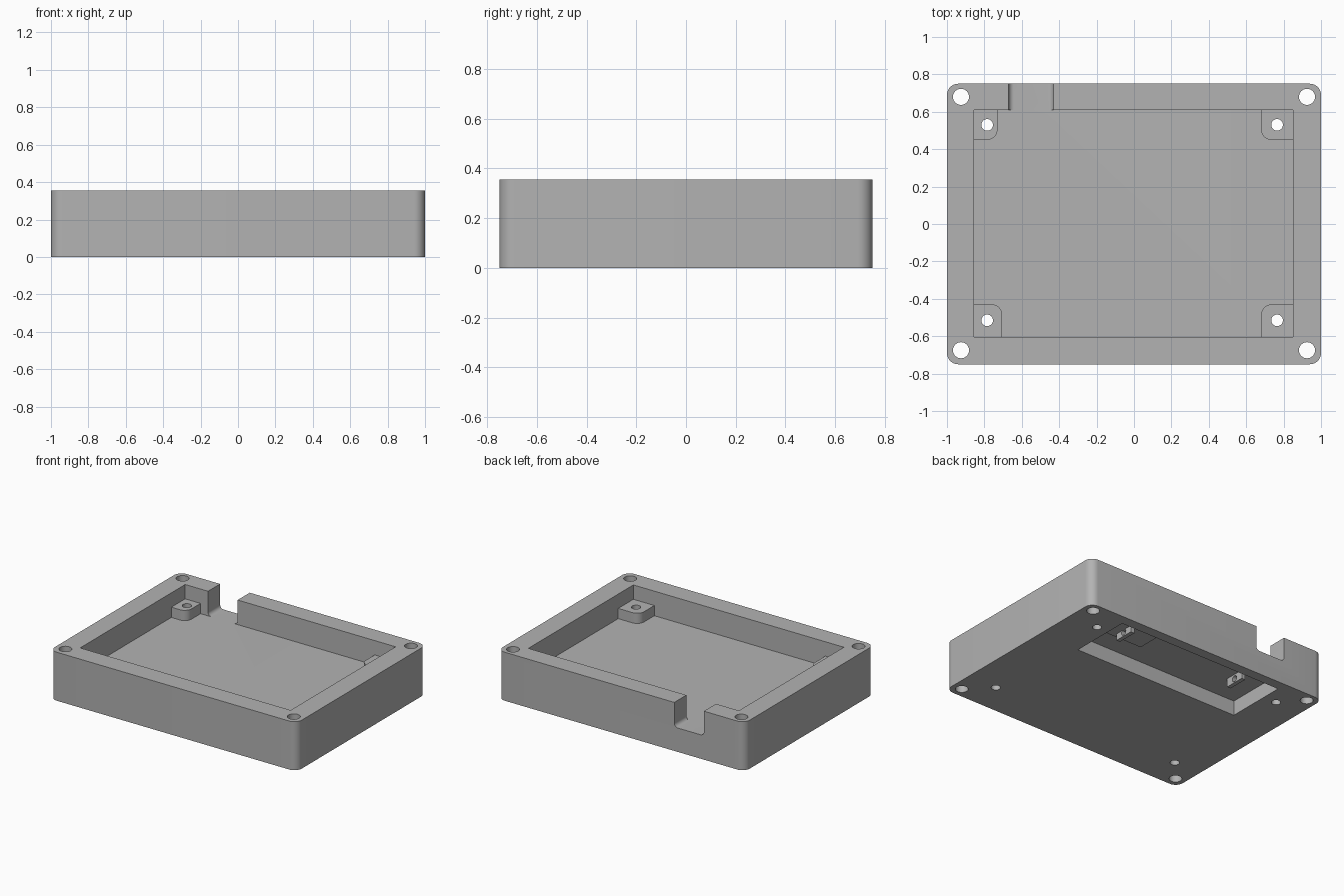
import bpy
import math

cube = bpy.data.objects.get("Cube")
if cube:
    bpy.data.objects.remove(cube, do_unlink=True)

# One flat grey plastic
GREY = (0.45, 0.45, 0.45, 1.0)
grey = bpy.data.materials.new("grey_plastic")
grey.use_nodes = True
grey.diffuse_color = GREY
grey.node_tree.nodes["Principled BSDF"].inputs["Base Color"].default_value = GREY

HEIGHT, FLOOR, POST_TOP, POCKET = 0.355, 0.175, 0.25, 0.108


def prism(name, outline, z0, z1):
    """Extrude an anticlockwise outline from z0 to z1."""
    n = len(outline)
    verts = [(x, y, z) for z in (z0, z1) for x, y in outline]
    faces = [tuple(reversed(range(n))), tuple(range(n, 2 * n))]
    faces += [(i, (i + 1) % n, n + (i + 1) % n, n + i) for i in range(n)]
    mesh = bpy.data.meshes.new(name)
    mesh.from_pydata(verts, [], faces)
    mesh.materials.append(grey)
    ob = bpy.data.objects.new(name, mesh)
    bpy.context.collection.objects.link(ob)
    return ob


def rounded(x0, x1, y0, y1, radii=(0, 0, 0, 0), steps=8):
    """Rectangle outline; radii for corners (+,+), (-,+), (-,-), (+,-)."""
    pts = []
    corners = ((x1, y1, -1, -1), (x0, y1, 1, -1), (x0, y0, 1, 1), (x1, y0, -1, 1))
    for k, ((x, y, sx, sy), r) in enumerate(zip(corners, radii)):
        for i in range(steps + 1 if r else 1):
            a = math.pi / 2 * (k + i / steps)
            pts.append((x + r * (sx + math.cos(a)), y + r * (sy + math.sin(a)))
                       if r else (x, y))
    return pts


def box(name, x0, x1, y0, y1, z0, z1):
    return prism(name, rounded(x0, x1, y0, y1), z0, z1)


def hole(x, y, r, z0=-0.1, z1=0.5, sides=40):
    circle = [(x + r * math.cos(math.tau * i / sides),
               y + r * math.sin(math.tau * i / sides)) for i in range(sides)]
    return prism("hole_cutter", circle, z0, z1)


def boolean(target, tool, operation="DIFFERENCE"):
    bpy.ops.object.select_all(action="DESELECT")
    bpy.context.view_layer.objects.active = target
    target.select_set(True)
    mod = target.modifiers.new("cut", "BOOLEAN")
    mod.operation, mod.solver, mod.object = operation, "EXACT", tool
    bpy.ops.object.modifier_apply(modifier=mod.name)
    bpy.data.objects.remove(tool, do_unlink=True)


# Tray body with rounded upright corners, hollowed from above
tray = prism("tray", rounded(-1, 1, -0.75, 0.75, (0.06,) * 4), 0, HEIGHT)
boolean(tray, box("cavity", -0.855, 0.85, -0.605, 0.61, FLOOR, 0.6))

# Cable notch in the back wall, with rounded bottom corners
notch = prism("notch", rounded(-0.67, -0.43, FLOOR, 0.6, (0, 0, 0.028, 0.028)), -0.9, -0.58)
notch.rotation_euler.x = math.pi / 2
bpy.context.view_layer.update()
boolean(tray, notch)

# Corner posts; each has one rounded corner towards the middle
posts = [
    (-0.87, -0.73, 0.45, 0.63, 3),
    (0.68, 0.87, 0.45, 0.63, 2),
    (0.68, 0.87, -0.62, -0.43, 1),
    (-0.87, -0.705, -0.62, -0.43, 0),
]
for x0, x1, y0, y1, corner in posts:
    radii = [0.055 if i == corner else 0 for i in range(4)]
    post = prism("post", rounded(x0, x1, y0, y1, radii), FLOOR - 0.01, POST_TOP)
    boolean(tray, post, "UNION")

# Underside pocket
boolean(tray, box("pocket", -0.68, 0.67, 0.22, 0.676, -0.1, POCKET))

# Through holes in the rim corners and the posts
for sx in (-1, 1):
    for y in (-0.675, 0.68):
        boolean(tray, hole(sx * 0.925, y, 0.043))
    for y in (-0.515, 0.53):
        boolean(tray, hole(-0.785 if sx < 0 else 0.765, y, 0.031))

# Raised pad on the pocket ceiling
box("pocket_pad", 0.27, 0.67, 0.39, 0.676, POCKET - 0.015, POCKET + 0.005)

# Pierced tabs hanging in the pocket
for side, x in (("left", 0.49), ("right", -0.47)):
    tab = box(side + "_tab", x - 0.015, x + 0.015, 0.42, 0.57, 0.045, POCKET + 0.005)
    pin = hole(0, 0, 0.022, -0.1, 0.1, 24)
    pin.rotation_euler.y = math.pi / 2
    pin.location = (x, 0.495, 0.075)
    bpy.context.view_layer.update()
    boolean(tab, pin)

# Smooth the round walls and keep the edges crisp
bpy.ops.object.select_all(action="DESELECT")
bpy.context.view_layer.objects.active = tray
tray.select_set(True)
bpy.ops.object.shade_smooth_by_angle(angle=math.radians(30))
